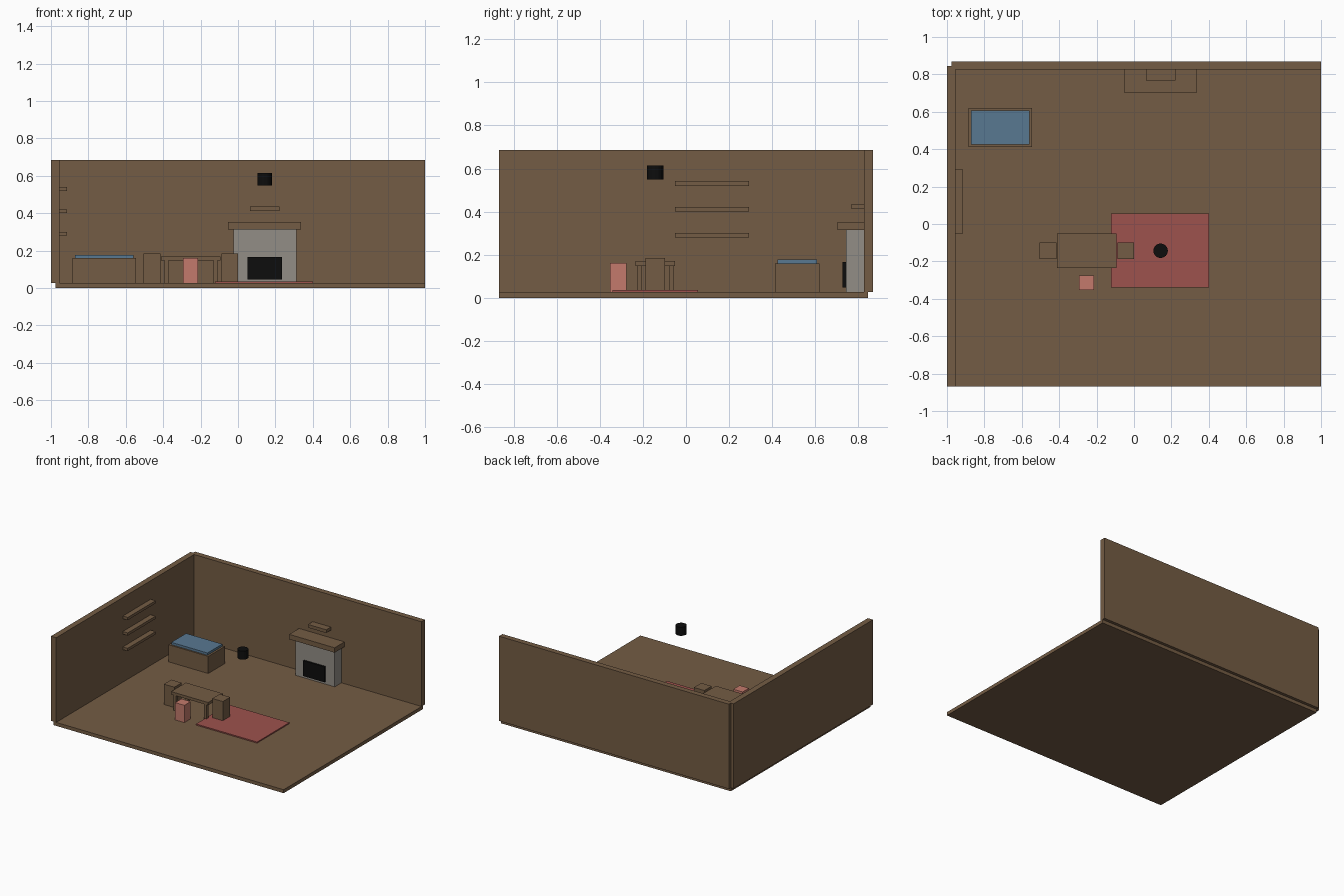
import bpy

if "Cube" in bpy.data.objects:
    bpy.data.objects.remove(bpy.data.objects["Cube"])


def material(name, rgb):
    m = bpy.data.materials.new(name)
    m.diffuse_color = (*rgb, 1.0)
    m.use_nodes = True
    m.node_tree.nodes["Principled BSDF"].inputs["Base Color"].default_value = m.diffuse_color
    return m


WOOD = material("wood", (0.174, 0.107, 0.058))
STONE = material("stone", (0.29, 0.27, 0.24))
BLACK = material("black", (0.004, 0.004, 0.004))
RED = material("red", (0.337, 0.084, 0.074))
PINK = material("pink", (0.55, 0.195, 0.15))
BLUE = material("blue", (0.098, 0.188, 0.283))


def box(name, x, y, z, mat):
    """Box spanning the given (min, max) ranges."""
    spans = (x, y, z)
    bpy.ops.mesh.primitive_cube_add(size=1, location=[(a + b) / 2 for a, b in spans])
    ob = bpy.context.object
    ob.name = name
    ob.scale = [b - a for a, b in spans]
    bpy.ops.object.transform_apply(location=False, rotation=False, scale=True)
    ob.data.materials.append(mat)
    return ob


F = 0.027   # floor surface height
TOP = 0.685  # wall top

# Room shell
box("floor", (-0.977, 1.0), (-0.868, 0.845), (0, F), WOOD)
box("back_wall", (-0.977, 1.0), (0.825, 0.868), (F, TOP), WOOD)
box("left_wall", (-1.0, -0.955), (-0.868, 0.845), (F, TOP), WOOD)

# Wall shelves
for i, z in enumerate((0.28, 0.40, 0.52)):
    box(f"wall_shelf_{i + 1}", (-0.957, -0.913), (-0.05, 0.292), (z, z + 0.021), WOOD)

# Bed
box("bed_base", (-0.886, -0.545), (0.413, 0.619), (F, 0.16), WOOD)
box("mattress", (-0.871, -0.56), (0.425, 0.607), (0.16, 0.178), BLUE)

# Table with four legs
CX, CY = -0.252, -0.143
box("table_top", (CX - 0.159, CX + 0.159), (CY - 0.091, CY + 0.091), (0.148, 0.17), WOOD)
for sx in (-1, 1):
    for sy in (-1, 1):
        lx, ly = CX + sx * 0.131, CY + sy * 0.074
        box("table_leg", (lx - 0.011, lx + 0.011), (ly - 0.011, ly + 0.011), (F, 0.148), WOOD)

# Block chairs at each end, and a pink stool
for side, sx in (("left", -1), ("right", 1)):
    x = CX + sx * 0.208
    box(f"chair_{side}", (x - 0.045, x + 0.045), (CY - 0.045, CY + 0.045), (F, 0.185), WOOD)
box("pink_stool", (-0.294, -0.214), (-0.353, -0.275), (F, 0.161), PINK)

# Rug
box("rug", (-0.123, 0.402), (-0.34, 0.056), (F, 0.036), RED)

# Fireplace
box("fireplace_surround", (-0.025, 0.312), (0.742, 0.826), (F, 0.314), STONE)
box("firebox", (0.05, 0.234), (0.727, 0.76), (0.047, 0.166), BLACK)
box("mantel", (-0.053, 0.338), (0.704, 0.828), (0.314, 0.352), WOOD)
box("small_shelf", (0.064, 0.221), (0.768, 0.828), (0.411, 0.436), WOOD)

# Hanging lantern
bpy.ops.mesh.primitive_cylinder_add(vertices=16, radius=0.039, depth=0.066,
                                    location=(0.142, -0.143, 0.582))
lantern = bpy.context.object
lantern.name = "lantern"
lantern.data.materials.append(BLACK)
